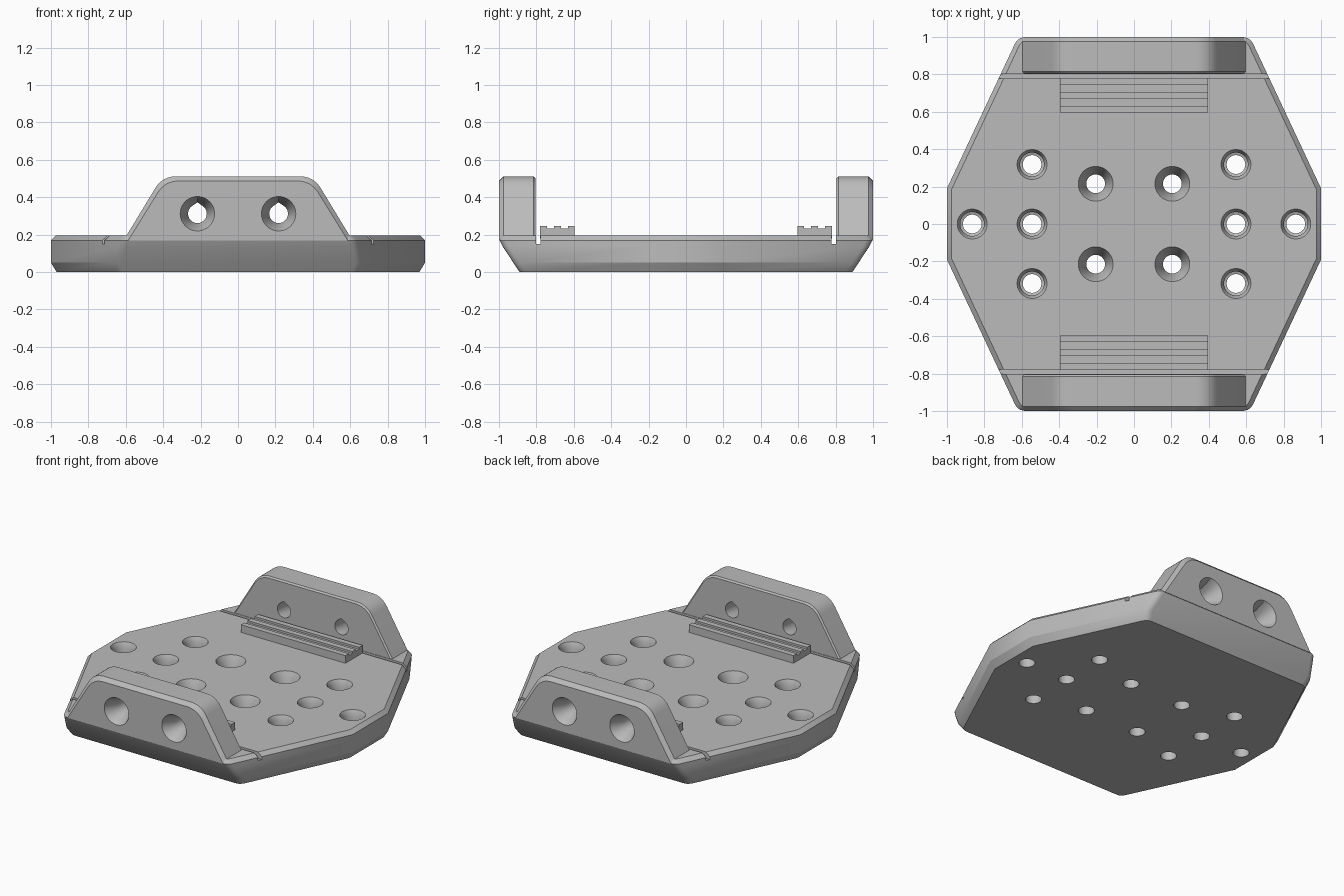
import bpy, bmesh, math
from mathutils import Vector, Matrix

if "Cube" in bpy.data.objects:
    bpy.data.objects.remove(bpy.data.objects["Cube"], do_unlink=True)

grey = bpy.data.materials.new("plain grey")
grey.use_nodes = True
COLOUR = (0.5, 0.5, 0.5, 1)
grey.diffuse_color = COLOUR
grey.node_tree.nodes["Principled BSDF"].inputs["Base Color"].default_value = COLOUR


def loft(bm, rings):
    """Skin a closed solid through equal-length rings of points."""
    loops = [[bm.verts.new(p) for p in ring] for ring in rings]
    faces = [bm.faces.new(loops[0]), bm.faces.new(loops[-1])]
    for a, b in zip(loops, loops[1:]):
        for i in range(len(a)):
            j = (i + 1) % len(a)
            faces.append(bm.faces.new((a[i], a[j], b[j], b[i])))
    bmesh.ops.recalc_face_normals(bm, faces=faces)


def box(bm, lo, hi):
    size = [b - a for a, b in zip(lo, hi)]
    mid = [(a + b) / 2 for a, b in zip(lo, hi)]
    bmesh.ops.create_cube(bm, size=1, matrix=Matrix.Translation(mid) @ Matrix.Diagonal((*size, 1)))


def make(name, bm):
    mesh = bpy.data.meshes.new(name)
    bm.to_mesh(mesh)
    bm.free()
    mesh.materials.append(grey)
    obj = bpy.data.objects.new(name, mesh)
    bpy.context.collection.objects.link(obj)
    return obj


def activate(obj):
    bpy.ops.object.select_all(action='DESELECT')
    obj.select_set(True)
    bpy.context.view_layer.objects.active = obj


def cut(obj, cutter):
    cutter.hide_render = True
    mod = obj.modifiers.new("cut", 'BOOLEAN')
    mod.operation = 'DIFFERENCE'
    mod.solver = 'EXACT'
    mod.object = cutter
    activate(obj)
    bpy.ops.object.modifier_apply(modifier=mod.name)
    bpy.data.objects.remove(cutter, do_unlink=True)


def smooth(obj, degrees=30):
    activate(obj)
    bpy.ops.object.shade_smooth_by_angle(angle=math.radians(degrees))


def hole(bm, profile, matrix, tip=False, n=48):
    """Round cutter along local z; tip gives the bore a pointed roof on local +x."""
    roof = math.radians(35)
    rings = []
    for z, r, in profile:
        ring = []
        for i in range(n):
            t = 2 * math.pi * i / n
            off = min(t, 2 * math.pi - t)
            k = r / math.cos(roof - off) if tip and r <= 0.05 and off < roof else r
            ring.append(matrix @ Vector((k * math.cos(t), k * math.sin(t), z)))
        rings.append(ring)
    loft(bm, rings)


def rounded(corner, p, q, steps=4):
    """Quadratic fillet from p to q around a corner."""
    return [p.lerp(corner, t).lerp(corner.lerp(q, t), t)
            for t in (i / steps for i in range(steps + 1))]


# Base plate: stretched octagon lofted through its chamfers
normal = Vector((0.905, 0.425))
along = Vector((0.425, -0.905))


def outline(z, side, diagonal, end):
    corner = Vector(((diagonal - normal.y * end) / normal.x, end))
    quarter = [Vector((side, (diagonal - normal.x * side) / normal.y))]
    quarter += rounded(corner, corner + along * 0.04, corner - Vector((0.03, 0)))
    right = [Vector((p.x, -p.y)) for p in reversed(quarter)] + quarter
    return [(p.x, p.y, z) for p in right] + [(-p.x, -p.y, z) for p in right]


bm = bmesh.new()
loft(bm, [outline(0, 0.97, 0.956, 0.89),
          outline(0.05, 1, 0.986, 0.923),
          outline(0.14, 1, 0.986, 0.982),
          outline(0.17, 1, 0.986, 0.997),
          outline(0.195, 0.975, 0.961, 0.985)])
plate = make("base_plate", bm)

# Countersunk plate holes and the two cross slots
bm = bmesh.new()
TOP = 0.195
wide = [(-0.1, 0.05), (TOP - 0.09, 0.05), (TOP, 0.093), (0.3, 0.093)]
narrow = [(-0.1, 0.05), (TOP - 0.09, 0.05), (TOP - 0.085, 0.064),
          (TOP - 0.03, 0.064), (TOP, 0.08), (0.3, 0.08)]
for sx in (-1, 1):
    for sy in (-1, 1):
        hole(bm, wide, Matrix.Translation((sx * 0.205, sy * 0.215, 0)))
    for x, y in ((0.545, 0.318), (0.545, 0), (0.545, -0.318), (0.865, 0)):
        hole(bm, narrow, Matrix.Translation((sx * x, y, 0)))
    y = sx * 0.79
    box(bm, (-1.2, y - 0.012, 0.15), (1.2, y + 0.012, 0.3))
cut(plate, make("plate_cutter", bm))
smooth(plate)


# Upright end flange: trapezoid with rounded shoulders and chamfered rims
def flange_ring(y, inset):
    top = 0.512 - inset
    foot = Vector((0.612 - inset, 0.169))
    shoulder = Vector((0.404 - inset * 0.55, top))
    slope = (foot - shoulder).normalized()
    half = [foot] + rounded(shoulder, shoulder + slope * 0.075,
                            shoulder - Vector((0.075, 0)), 8)
    pts = half + [Vector((-p.x, p.y)) for p in reversed(half)]
    return [(p.x, y, p.y) for p in pts]


bm = bmesh.new()
loft(bm, [flange_ring(-1, 0.025), flange_ring(-0.975, 0),
          flange_ring(-0.815, 0), flange_ring(-0.805, 0.01)])
flange = make("front_flange", bm)

bm = bmesh.new()
axes = Matrix(((0, 1, 0, 0), (0, 0, 1, 0), (1, 0, 0, 0), (0, 0, 0, 1)))
sink = [(-1.1, 0.092), (-1, 0.092), (-0.91, 0.05), (-0.7, 0.05)]
for x in (-0.217, 0.217):
    hole(bm, sink, Matrix.Translation((x, 0, 0.312)) @ axes, tip=True)
cut(flange, make("flange_cutter", bm))
smooth(flange)

# Ribbed pad: comb profile swept across the plate
bm = bmesh.new()
edges = [-0.78 + i * 0.037 for i in range(6)]
comb = [(edges[0], 0.18)]
for i in range(5):
    z = 0.233 if i % 2 else 0.247
    comb += [(edges[i], z), (edges[i + 1], z)]
comb.append((edges[5], 0.18))
loft(bm, [[(x, y, z) for y, z in comb] for x in (-0.395, 0.395)])
pad = make("front_ribbed_pad", bm)

# Matching flange and pad at the back
for part in (flange, pad):
    twin = part.copy()
    twin.name = part.name.replace("front", "back")
    twin.rotation_euler.z = math.pi
    bpy.context.collection.objects.link(twin)
